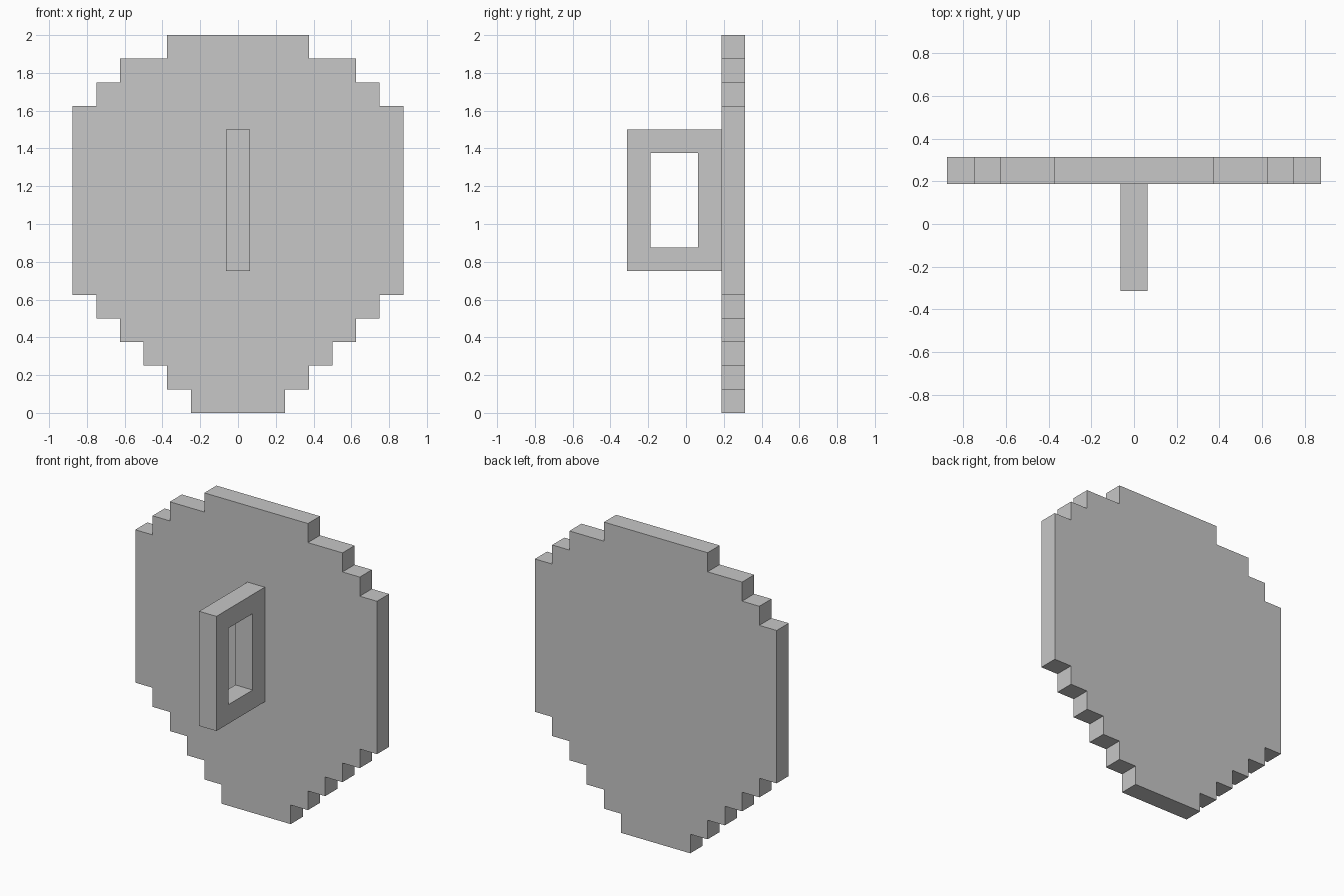
import bpy
import bmesh
from mathutils import Vector

cube = bpy.data.objects.get("Cube")
if cube:
    bpy.data.objects.remove(cube, do_unlink=True)

U = 0.125  # grid unit that every dimension snaps to

grey = bpy.data.materials.new("light grey")
grey.use_nodes = True
colour = (0.57, 0.57, 0.57, 1)
grey.diffuse_color = colour
grey.node_tree.nodes["Principled BSDF"].inputs["Base Color"].default_value = colour


def extruded(name, build_faces, offset):
    """Extrude flat faces along offset into a solid object."""
    bm = bmesh.new()
    faces = build_faces(bm)
    result = bmesh.ops.extrude_face_region(bm, geom=faces, use_keep_orig=True)
    moved = [g for g in result["geom"] if isinstance(g, bmesh.types.BMVert)]
    bmesh.ops.translate(bm, verts=moved, vec=Vector(offset))
    bmesh.ops.recalc_face_normals(bm, faces=bm.faces[:])
    mesh = bpy.data.meshes.new(name)
    bm.to_mesh(mesh)
    bm.free()
    mesh.materials.append(grey)
    obj = bpy.data.objects.new(name, mesh)
    bpy.context.collection.objects.link(obj)


# Stepped shield plate: (half width, bottom, top) of each tier, in grid units
TIERS = [(2, 0, 1), (3, 1, 2), (4, 2, 3), (5, 3, 4), (6, 4, 5),
         (7, 5, 13), (6, 13, 14), (5, 14, 15), (3, 15, 16)]


def plate_outline(bm):
    right = [(w, z) for w, low, high in TIERS for z in (low, high)]
    left = [(-w, z) for w, z in reversed(right)]
    return [bm.faces.new([bm.verts.new((x * U, 1.5 * U, z * U)) for x, z in right + left])]


extruded("shield_plate", plate_outline, (0, U, 0))


# Handle: rectangular frame with a grip opening, standing out from the front
def handle_outline(bm):
    def ring(y0, y1, z0, z1):
        corners = ((y0, z0), (y1, z0), (y1, z1), (y0, z1))
        return [bm.verts.new((-U / 2, y * U, z * U)) for y, z in corners]

    outer = ring(-2.5, 1.5, 6, 12)
    inner = ring(-1.5, 0.5, 7, 11)
    return [bm.faces.new((outer[i], outer[(i + 1) % 4], inner[(i + 1) % 4], inner[i]))
            for i in range(4)]


extruded("handle", handle_outline, (U, 0, 0))
